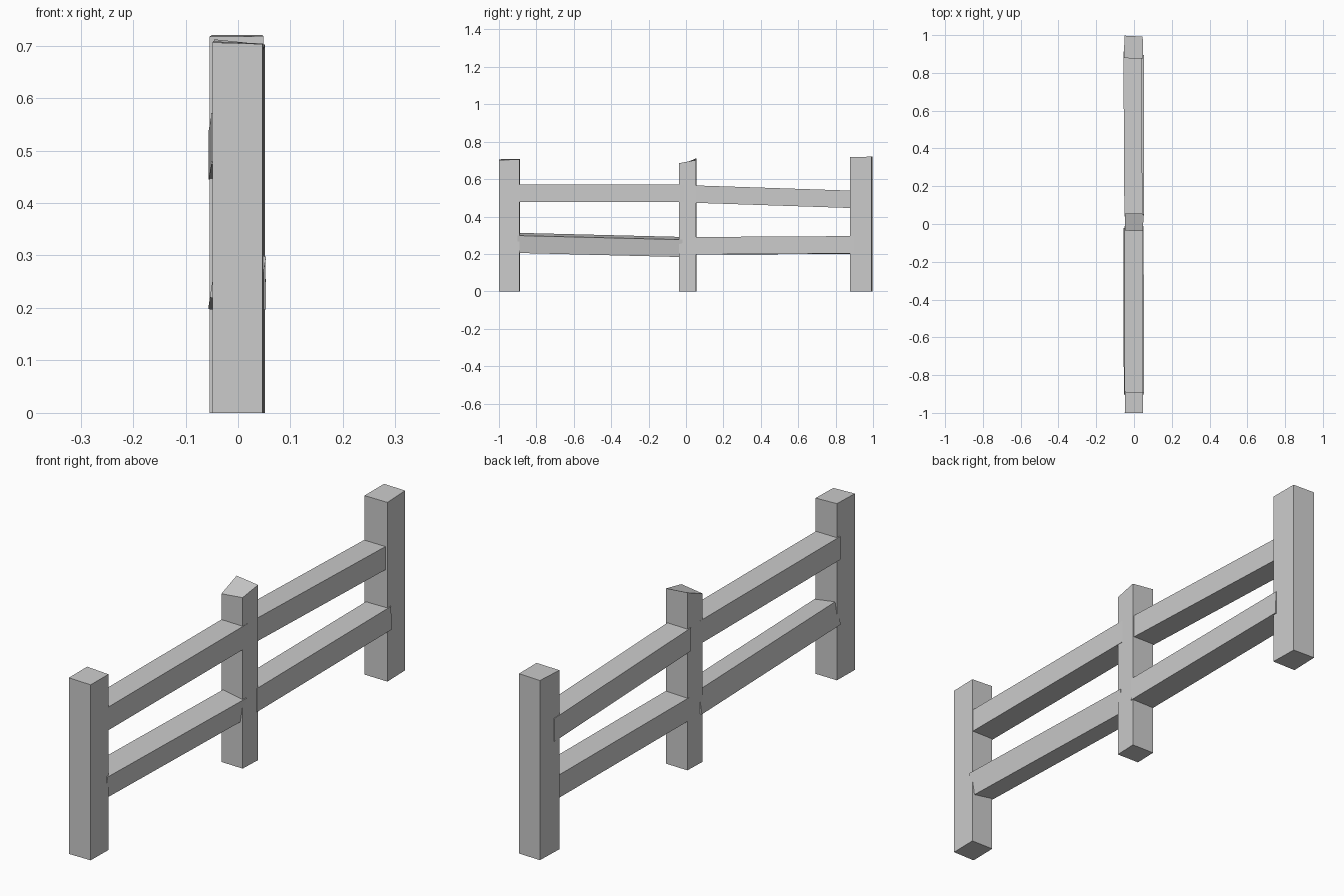
import bpy, math

if "Cube" in bpy.data.objects:
    bpy.data.objects.remove(bpy.data.objects["Cube"])


def block(name, start, end):
    """Join two matching four-corner loops into a solid block."""
    faces = [(3, 2, 1, 0), (4, 5, 6, 7)]
    faces += [(i, (i + 1) % 4, (i + 1) % 4 + 4, i + 4) for i in range(4)]
    mesh = bpy.data.meshes.new(name)
    mesh.from_pydata(start + end, [], faces)
    mesh.update()
    obj = bpy.data.objects.new(name, mesh)
    bpy.context.collection.objects.link(obj)
    return obj


def post(name, corners, heights):
    """Upright with a slightly irregular footprint and sloping top."""
    block(name, [(x, y, 0) for x, y in corners],
          [(x, y, z) for (x, y), z in zip(corners, heights)])


def rail(name, a, b, width=0.093, height=0.093, roll=0):
    """Square rail between two centre points, rolled about its length."""
    c, s = math.cos(math.radians(roll)), math.sin(math.radians(roll))

    def loop(p):
        return [(p[0] + u * c + v * s, p[1], p[2] - u * s + v * c)
                for u, v in ((-width / 2, -height / 2), (-width / 2, height / 2),
                             (width / 2, height / 2), (width / 2, -height / 2))]
    block(name, loop(a), loop(b))


# Hand-cut posts, each a little different
post("front_post",
     [(-0.049, -1.0), (0.047, -1.0), (0.049, -0.89), (-0.047, -0.888)],
     (0.706, 0.703, 0.704, 0.708))
post("middle_post",
     [(-0.049, -0.035), (0.047, -0.038), (0.051, 0.054), (-0.046, 0.057)],
     (0.674, 0.685, 0.702, 0.712))
post("back_post",
     [(-0.054, 0.878), (0.049, 0.876), (0.046, 0.992), (-0.05, 0.997)],
     (0.717, 0.718, 0.72, 0.72))

# Upper rails
rail("front_upper_rail", (-0.002, -0.905, 0.525), (0.0, -0.01, 0.524), 0.098)
rail("back_upper_rail", (-0.003, 0.04, 0.52), (-0.008, 0.912, 0.491), 0.096)

# Lower rails, the front one twisted
rail("front_lower_rail", (0, -0.902, 0.259), (-0.003, -0.02, 0.237), 0.094, 0.094, 9)
rail("back_lower_rail", (0.003, 0.045, 0.243), (0.003, 0.895, 0.248), 0.1, 0.093, -1)
